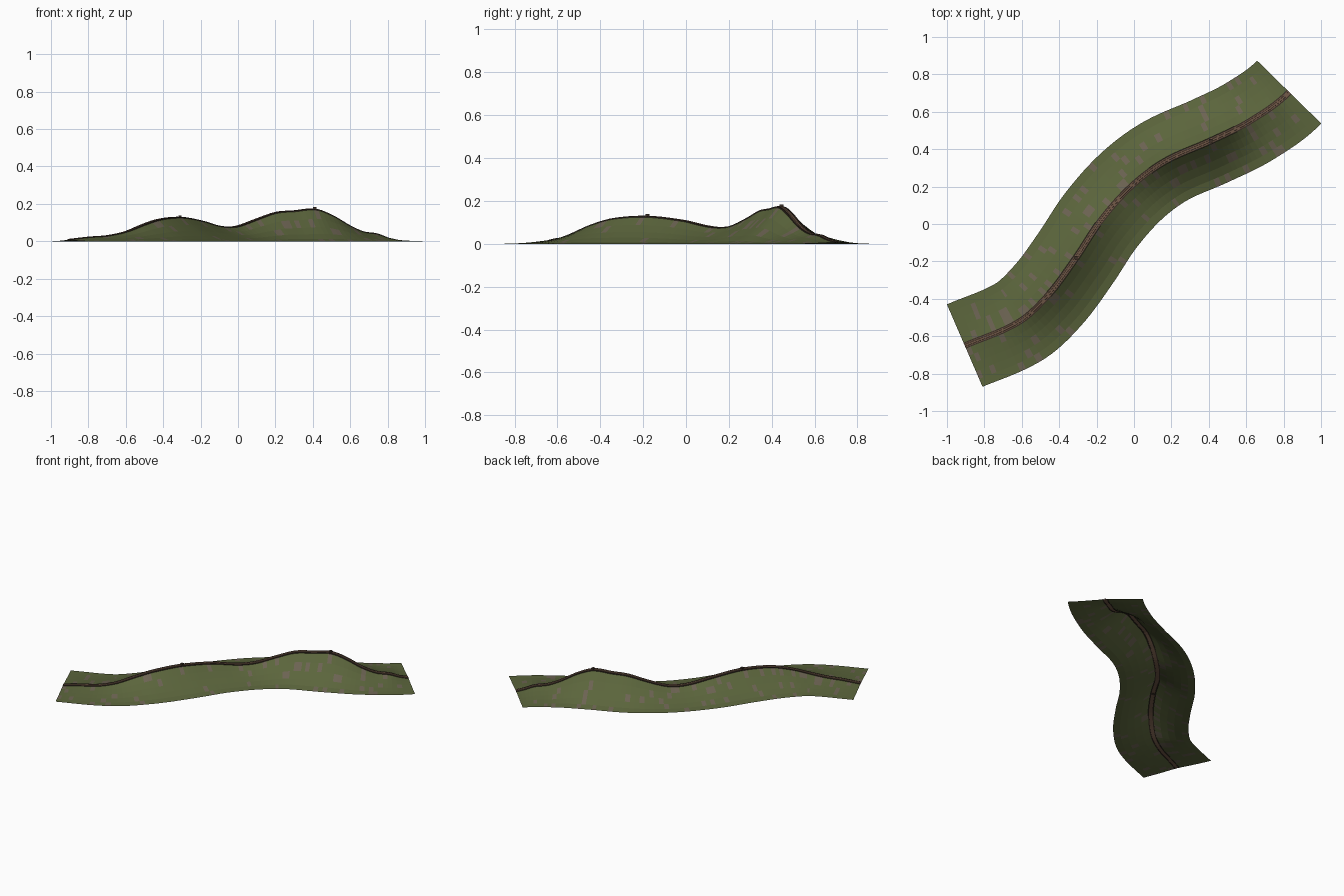
import bpy, bmesh, random
from math import hypot
from mathutils import Vector

if "Cube" in bpy.data.objects:
    bpy.data.objects.remove(bpy.data.objects["Cube"])

random.seed(4)
HALF = 0.24      # half width of the land strip
PATH = 0.014     # half width of the crest path
ROWS = 84


def material(name, rgb):
    m = bpy.data.materials.new(name)
    m.diffuse_color = (*rgb, 1)
    m.use_nodes = True
    m.node_tree.nodes["Principled BSDF"].inputs["Base Color"].default_value = m.diffuse_color
    return m


grass = material("grass", (0.105, 0.13, 0.045))
earth = material("bare_earth", (0.15, 0.125, 0.085))
trail = material("trail", (0.17, 0.10, 0.065))
dark = material("dark_timber", (0.045, 0.03, 0.02))


def curve(pts, s0, s1):
    """Smooth function through points, with given end slopes."""
    n = len(pts)
    s = [s0] + [(pts[i+1][1] - pts[i-1][1]) / (pts[i+1][0] - pts[i-1][0])
                for i in range(1, n - 1)] + [s1]

    def f(x):
        i = max(0, min(n - 2, sum(p[0] <= x for p in pts) - 1))
        h = pts[i+1][0] - pts[i][0]
        t = (x - pts[i][0]) / h
        return ((2*t**3 - 3*t*t + 1) * pts[i][1] + (t**3 - 2*t*t + t) * h * s[i]
                + (3*t*t - 2*t**3) * pts[i+1][1] + (t**3 - t*t) * h * s[i+1])
    return f


# Winding plan line and crest height along x
plan = curve([(-0.905, -0.65), (-0.61, -0.52), (-0.45, -0.37), (-0.31, -0.18),
              (-0.18, 0.016), (-0.016, 0.20), (0.165, 0.335), (0.41, 0.445),
              (0.62, 0.55), (0.83, 0.705)], 0.43, 1.0)
crest = curve([(-0.905, 0.008), (-0.8, 0.02), (-0.7, 0.028), (-0.6, 0.05),
               (-0.5, 0.09), (-0.42, 0.116), (-0.31, 0.126), (-0.2, 0.107),
               (-0.12, 0.083), (-0.06, 0.074), (0, 0.08), (0.1, 0.117),
               (0.2, 0.152), (0.3, 0.161), (0.41, 0.17), (0.5, 0.137),
               (0.6, 0.078), (0.67, 0.048), (0.74, 0.038), (0.79, 0.018),
               (0.83, 0.008)], 0.1, -0.1)

# Stations at equal spacing along the line
fine = [-0.905 + 1.735 * i / 1500 for i in range(1501)]
dist = [0]
for a, b in zip(fine, fine[1:]):
    dist.append(dist[-1] + hypot(b - a, plan(b) - plan(a)))
stations, k = [], 0
for r in range(ROWS + 1):
    while k < 1500 and dist[k] < dist[-1] * r / ROWS - 1e-9:
        k += 1
    x = fine[k]
    e = 0.0005
    t = Vector((2 * e, plan(x + e) - plan(x - e), 0)).normalized()
    if r == 0:
        t = Vector((0.918, 0.397, 0))
    if r == ROWS:
        t = Vector((0.70, 0.714, 0)).normalized()
    stations.append((Vector((x, plan(x), 0)), Vector((-t.y, t.x, 0)), crest(x)))


def loft(name, section, mats, pick, closed=False):
    """Sweep a section; section(height) gives (offset, z) pairs."""
    bm = bmesh.new()
    rings = [[bm.verts.new(p + n * o + Vector((0, 0, z))) for o, z in section(h)]
             for p, n, h in stations]
    m = len(rings[0])
    for A, B in zip(rings, rings[1:]):
        for j in range(m if closed else m - 1):
            q = (j + 1) % m
            f = bm.faces.new((A[j], A[q], B[q], B[j]))
            f.material_index = pick(j)
    if closed:
        bm.faces.new(rings[0])
        bm.faces.new(rings[-1])
        bmesh.ops.recalc_face_normals(bm, faces=bm.faces[:])
    else:
        for f in bm.faces:
            if f.normal.z == 0:
                f.normal_update()
            if f.normal.z < 0:
                f.normal_flip()
    me = bpy.data.meshes.new(name)
    bm.to_mesh(me)
    bm.free()
    for mt in mats:
        me.materials.append(mt)
    ob = bpy.data.objects.new(name, me)
    bpy.context.collection.objects.link(ob)
    return ob


# Hillside sheet: concave slopes, trail coloured strip on the crest
SEG = 5


def hill(h):
    right = []
    for i in range(SEG + 1):
        d = i / SEG
        right.append((PATH + (HALF - PATH) * d, h * (1 - d) ** 1.6))
    return [(-o, z) for o, z in reversed(right)] + right


loft("ridge_land", hill, [grass, earth, trail],
     lambda j: 2 if j == SEG else int(random.random() < 0.11))

# Raised timber edging on both sides of the trail
for side, label in ((1, "left"), (-1, "right")):
    def rail(h, s=side):
        a, b = s * (PATH - 0.003), s * (PATH + 0.003)
        return [(a, h - 0.003), (b, h - 0.003), (b, h + 0.003), (a, h + 0.003)]
    loft("path_edge_" + label, rail, [dark], lambda j: 0, True)

# Trail bed between the edges
loft("trail_bed", lambda h: [(-0.006, h), (0.006, h), (0.005, h + 0.005), (-0.005, h + 0.005)],
     [trail], lambda j: 0, True)

# Summit markers
for i, x in enumerate((-0.31, 0.41)):
    bpy.ops.mesh.primitive_cube_add(size=1, location=(x, plan(x), crest(x) + 0.005))
    ob = bpy.context.object
    ob.name = "summit_marker_%d" % (i + 1)
    ob.scale = (0.018, 0.018, 0.016)
    ob.data.materials.append(dark)
